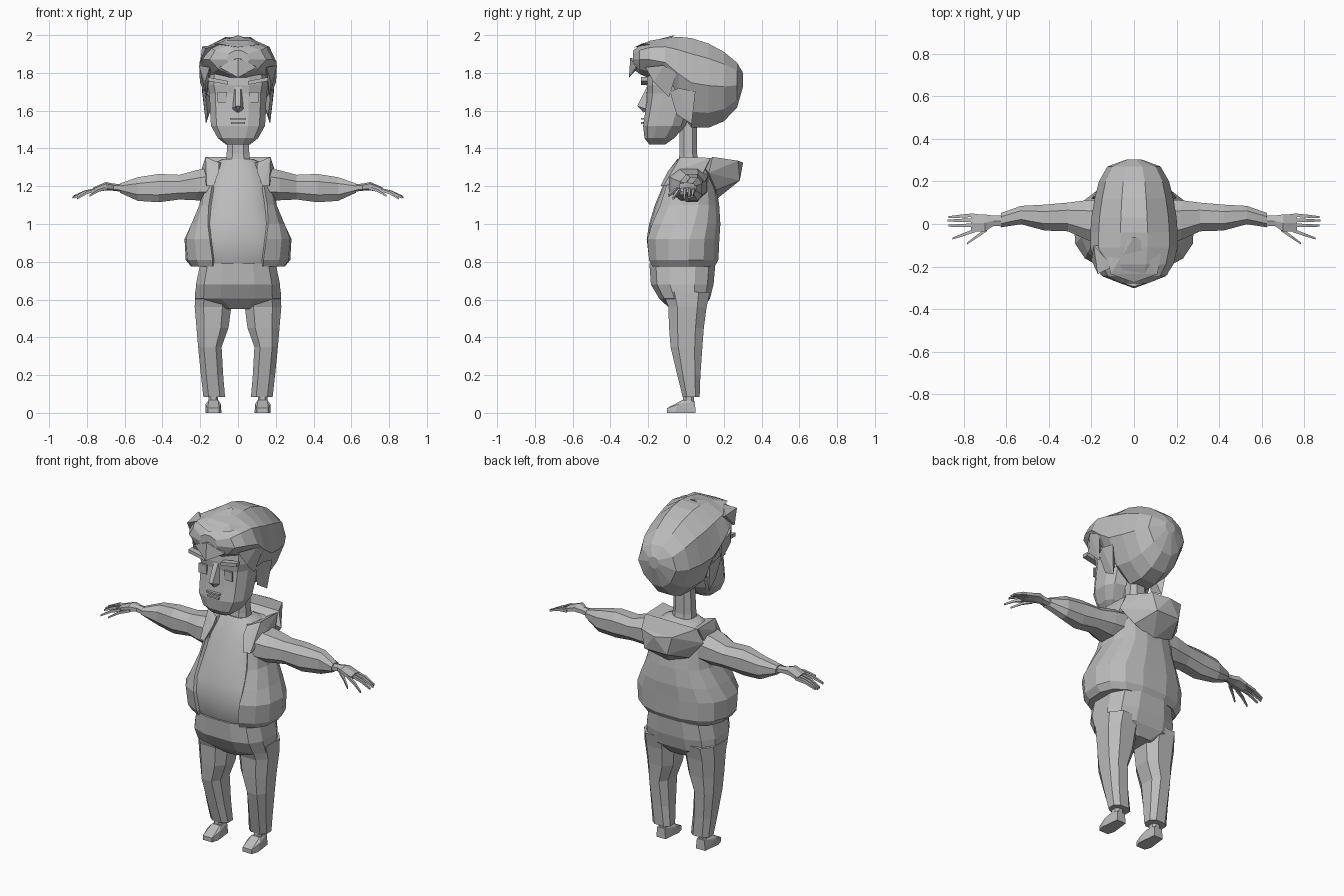
import bpy, bmesh, math
from mathutils import Vector

grey = bpy.data.materials.new("plain grey")
grey.diffuse_color = (0.5, 0.5, 0.5, 1)


def finish(name, bm, mirror):
    bmesh.ops.recalc_face_normals(bm, faces=bm.faces)
    me = bpy.data.meshes.new(name)
    bm.to_mesh(me)
    bm.free()
    me.materials.append(grey)
    ob = bpy.data.objects.new(name, me)
    bpy.context.collection.objects.link(ob)
    if mirror:
        ob.modifiers.new("mirror", 'MIRROR').use_mirror_merge = False
    return ob


def loft(name, rings, mirror=False):
    """Skin closed rings of equal size and cap both ends."""
    bm = bmesh.new()
    vs = [[bm.verts.new(p) for p in r] for r in rings]
    n = len(vs[0])
    for a, b in zip(vs, vs[1:]):
        for i in range(n):
            j = (i + 1) % n
            bm.faces.new((a[i], a[j], b[j], b[i]))
    bm.faces.new(vs[0])
    bm.faces.new(vs[-1])
    return finish(name, bm, mirror)


def hull(name, pts, mirror=False):
    """Chunky faceted solid around a few points."""
    bm = bmesh.new()
    for p in pts:
        bm.verts.new(p)
    res = bmesh.ops.convex_hull(bm, input=bm.verts[:])
    junk = {v for v in res["geom_interior"] + res["geom_unused"]
            if isinstance(v, bmesh.types.BMVert)}
    bmesh.ops.delete(bm, geom=list(junk), context='VERTS')
    return finish(name, bm, mirror)


def power(v, p):
    return math.copysign(abs(v) ** p, v)


def arc(z, x0, x1, yf, yb, angles, p=0.8):
    """Rounded level section; angle 0 is the front."""
    cx, hw, cy, hy = (x0 + x1) / 2, (x1 - x0) / 2, (yf + yb) / 2, (yb - yf) / 2
    return [(cx + hw * power(math.sin(a), p), cy - hy * power(math.cos(a), p), z)
            for a in angles]


def turn(n, offset=0.0):
    return [math.tau * (i + offset) / n for i in range(n)]


def level(rows, n, offset=0.0, p=0.8):
    return [arc(z, -w, w, yf, yb, turn(n, offset), p) for z, w, yf, yb in rows]


def limb(rows, n=8):
    """Sections across x: x, centre y, centre z, half depth, half height."""
    return [[(x, y + ry * power(math.cos(a), .85), z + rz * power(math.sin(a), .85))
             for a in turn(n, .5)] for x, y, z, ry, rz in rows]


def box(name, c, s, mirror=False, tilt=0.0):
    x, y, z = c
    hull(name, [(x + i * s[0] / 2, y + j * s[1] / 2, z + k * s[2] / 2 + i * tilt)
                for i in (-1, 1) for j in (-1, 1) for k in (-1, 1)], mirror)


# Face
loft("face", level([(1.42, .065, -.195, -.11), (1.455, .11, -.222, -.06),
                    (1.52, .147, -.23, .0), (1.60, .152, -.218, .03),
                    (1.69, .155, -.207, .06), (1.735, .165, -.212, .08),
                    (1.85, .16, -.2, .1)], 12, .5, .75))
hull("nose", [(.015, -.205, 1.73), (-.015, -.205, 1.73), (.034, -.2, 1.605),
              (-.034, -.2, 1.605), (.012, -.258, 1.625), (-.012, -.258, 1.625),
              (0, -.225, 1.59)])
box("eye", (.083, -.207, 1.672), (.052, .012, .055), True)
box("eyebrow", (.105, -.222, 1.757), (.105, .035, .02), True, .01)
box("upper_lip", (0, -.23, 1.557), (.085, .016, .01))
box("lower_lip", (0, -.23, 1.534), (.075, .016, .01))
hull("ear", [(.14, -.05, 1.7), (.165, -.02, 1.71), (.17, .0, 1.66),
             (.15, -.03, 1.59), (.13, .02, 1.6), (.14, .03, 1.7)], True)

# Hair, skinned from back to front
hair = []
for y, w, zb, zt in [(.303, .035, 1.73, 1.80), (.27, .125, 1.61, 1.86),
                     (.2, .165, 1.535, 1.92), (.12, .185, 1.50, 1.965),
                     (.03, .2, 1.50, 1.995), (-.04, .205, 1.59, 2.0),
                     (-.11, .205, 1.72, 1.99), (-.19, .185, 1.765, 1.975),
                     (-.245, .15, 1.79, 1.95), (-.28, .06, 1.82, 1.92)]:
    zc, rz = (zb + zt) / 2, (zt - zb) / 2
    hair.append([(w * math.cos(a) * (.86 if math.sin(a) < -.2 else 1), y,
                  zc + rz * power(math.sin(a), .9)) for a in turn(10)])
loft("hair", hair)
hull("forelock", [(0, -.302, 1.775), (.1, -.265, 1.83), (-.1, -.265, 1.83),
                  (0, -.295, 1.88), (.05, -.22, 1.86), (-.05, -.22, 1.86)])
hull("quiff", [(.11, -.235, 1.95), (-.11, -.235, 1.955), (0, -.275, 1.935),
               (0, -.06, 2.0), (.13, -.12, 1.95), (-.13, -.12, 1.95)])
hull("temple_lock", [(.207, -.12, 1.84), (.15, -.215, 1.83), (.2, -.05, 1.8),
                     (.175, -.17, 1.75), (.168, -.09, 1.67), (.14, -.1, 1.8)], True)
hull("sideburn", [(.19, -.04, 1.72), (.175, -.085, 1.7), (.16, -.05, 1.58),
                  (.17, .03, 1.53), (.19, .05, 1.7), (.13, 0, 1.65)], True)
hull("stray_lock", [(-.19, -.1, 1.94), (-.17, -.235, 1.93), (-.2, -.17, 1.86),
                    (-.1, -.2, 1.95), (-.1, -.1, 1.9)])

# Neck
loft("neck", level([(1.28, .075, -.05, .08), (1.37, .064, -.038, .062),
                    (1.55, .055, -.035, .06)], 8, .5))

# Shirt under the open jacket
torso = [(.775, .25, -.19, .155), (.81, .278, -.205, .175), (.92, .285, -.218, .18),
         (1.0, .25, -.205, .185), (1.1, .205, -.175, .178), (1.22, .187, -.125, .16),
         (1.325, .14, -.07, .13)]
shirt = [(z, w - .018, yf + .01, yb - .02) for z, w, yf, yb in torso]
ob = loft("shirt", level(shirt + [(1.345, .08, -.045, .08)], 20))
bpy.context.view_layer.objects.active = ob
ob.select_set(True)
bpy.ops.object.shade_smooth_by_angle(angle=math.radians(35))

# Jacket shell, open along the front
shell = []
for (z, w, yf, yb), gap in zip(torso, (.135, .135, .15, .16, .155, .135, .1)):
    a0 = math.asin((gap / w) ** 1.25)
    sweep = [a0 + (math.tau - 2 * a0) * i / 13 for i in range(14)]
    outer = arc(z, -w, w, yf - .004, yb, sweep)
    inner = arc(z, -w + .03, w - .03, yf + .026, yb - .03, sweep)
    shell.append(outer + inner[::-1])
loft("jacket", shell)

# Collar and hood
hull("collar", [(.172, -.03, 1.355), (.1, -.06, 1.325), (.1, -.095, 1.28),
                (.13, -.135, 1.2), (.165, -.12, 1.2), (.19, 0, 1.3),
                (.17, .13, 1.35), (.115, .12, 1.32), (.185, .08, 1.25)], True)
hull("hood", [(0, .302, 1.325), (.1, .275, 1.335), (-.1, .275, 1.335),
              (.075, .285, 1.23), (-.075, .285, 1.23), (0, .16, 1.13),
              (.17, .14, 1.355), (-.17, .14, 1.355), (.2, .12, 1.27),
              (-.2, .12, 1.27), (.13, .16, 1.18), (-.13, .16, 1.18),
              (.09, .09, 1.31), (-.09, .09, 1.31)])

# Sleeves
loft("sleeve", limb([(.12, .01, 1.215, .115, .095), (.22, .018, 1.205, .1, .085),
                     (.31, .033, 1.195, .072, .07), (.42, .03, 1.19, .065, .08),
                     (.53, .042, 1.185, .046, .067), (.625, .018, 1.19, .036, .026)]), True)

# Hands
loft("palm", limb([(.61, .015, 1.19, .03, .02), (.66, .015, 1.195, .027, .019),
                   (.70, .005, 1.2, .045, .022), (.765, .006, 1.18, .046, .014)], 6), True)
for name, p, q in [("little_finger", (.75, .042, 1.18), (.872, .032, 1.145)),
                   ("ring_finger", (.755, .018, 1.182), (.877, .016, 1.14)),
                   ("middle_finger", (.755, -.006, 1.182), (.872, -.008, 1.138)),
                   ("index_finger", (.745, -.03, 1.182), (.852, -.068, 1.135)),
                   ("thumb", (.69, -.025, 1.19), (.785, -.092, 1.15))]:
    p, q = Vector(p), Vector(q)
    knuckle = p.lerp(q, .5) + Vector((0, 0, .008))
    loft(name, limb([(*p, .011, .011), (*knuckle, .01, .01), (*q, .006, .007)], 4), True)

# Trousers
loft("trouser_seat", level([(.55, .09, -.085, .09), (.605, .232, -.145, .13),
                            (.68, .228, -.19, .15), (.79, .205, -.198, .16)], 12, .5, .7))
loft("trouser_leg", [arc(z, x0, x1, yf, yb, turn(8, .5), .75) for z, x0, x1, yf, yb in [
    (.085, .065, .187, -.02, .075), (.2, .075, .2, -.05, .08),
    (.35, .083, .215, -.087, .092), (.45, .045, .225, -.095, .1),
    (.56, .03, .235, -.1, .115), (.64, .02, .234, -.13, .135)]], True)

# Shoes
hull("shoe", [(x, y, z) for x, y, z in [
    (.1, -.1, 0), (.16, -.1, 0), (.088, -.06, 0), (.173, -.06, 0), (.1, .05, 0),
    (.16, .05, 0), (.1, -.1, .025), (.16, -.1, .025), (.09, -.04, .045),
    (.172, -.04, .045), (.105, .048, .06), (.155, .048, .06),
    (.105, -.02, .068), (.155, -.02, .068)]], True)
loft("ankle", [arc(z, .103, .157, -.018, .045, turn(8, .5)) for z in (.04, .12)], True)
